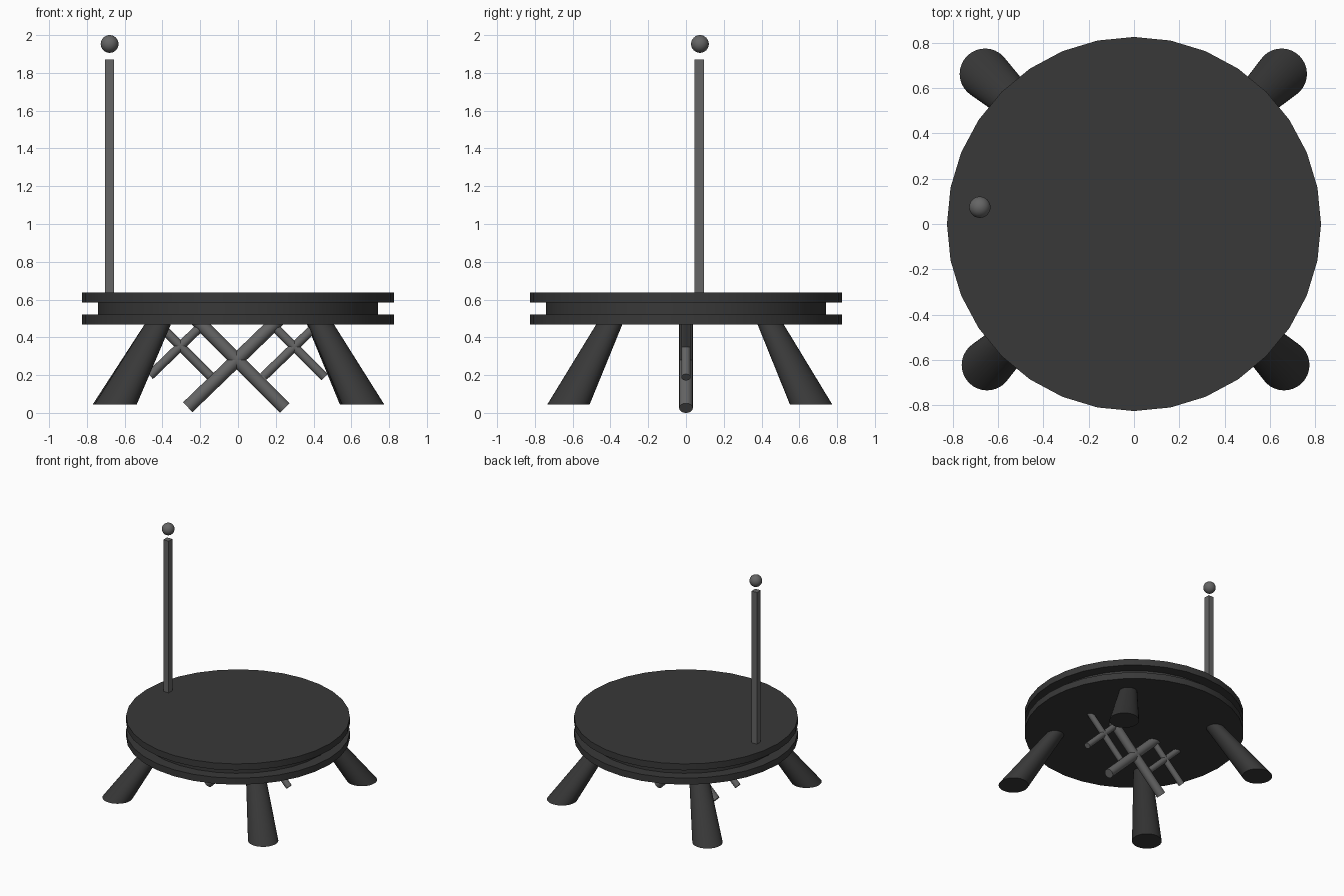
import bpy, math
from mathutils import Vector

if "Cube" in bpy.data.objects:
    bpy.data.objects.remove(bpy.data.objects["Cube"])


def material(name, v):
    m = bpy.data.materials.new(name)
    m.diffuse_color = (v, v, v, 1)
    m.use_nodes = True
    m.node_tree.nodes["Principled BSDF"].inputs["Base Color"].default_value = m.diffuse_color
    return m


dark = material("dark_grey", 0.04)
mid = material("mid_grey", 0.13)


def finish(name, mat, smooth=True):
    o = bpy.context.object
    o.name = name
    o.data.materials.append(mat)
    if smooth:
        bpy.ops.object.shade_smooth_by_angle(angle=math.radians(30))
    return o


def disc(name, r, z0, z1):
    bpy.ops.mesh.primitive_cylinder_add(vertices=32, radius=r, depth=z1 - z0,
                                        location=(0, 0, (z0 + z1) / 2))
    finish(name, dark)


# Round platform: two plates with a recessed core
disc("lower_plate", 0.825, 0.468, 0.521)
disc("platform_core", 0.74, 0.515, 0.59)
disc("upper_plate", 0.825, 0.585, 0.637)


# Splayed tapered legs, sheared so that the feet stay flat
def leg(name, foot, top):
    z0, z1 = 0.045, 0.50
    bpy.ops.mesh.primitive_cone_add(vertices=32, radius1=0.112, radius2=0.066,
                                    depth=z1 - z0)
    o = finish(name, dark)
    a, b = Vector((*foot, z0)), Vector((*top, z1))
    for v in o.data.vertices:
        end = b if v.co.z > 0 else a
        v.co = (v.co.x + end.x, v.co.y + end.y, end.z)


leg("front_left_leg", (-0.648, -0.622), (-0.408, -0.39))
leg("front_right_leg", (0.662, -0.622), (0.422, -0.39))
leg("back_left_leg", (-0.657, 0.662), (-0.408, 0.432))
leg("back_right_leg", (0.651, 0.662), (0.418, 0.432))


# Crossed sticks under the platform
def stick(name, x, z, half, r, lean):
    bpy.ops.mesh.primitive_cylinder_add(vertices=32, radius=r, depth=2 * half,
                                        location=(x, 0, z),
                                        rotation=(0, math.radians(lean), 0))
    finish(name, mid)


for cross, x, z, half, r in (("centre", -0.007, 0.28, 0.36, 0.036),
                             ("left", -0.305, 0.353, 0.225, 0.024),
                             ("right", 0.298, 0.35, 0.228, 0.024)):
    for tag, lean in (("a", 46), ("b", -45)):
        stick(f"{cross}_cross_stick_{tag}", x, z, half, r, lean)

# Upright square post with a floating ball above it
bpy.ops.mesh.primitive_cube_add(size=1, location=(-0.68, 0.07, 1.24))
post = finish("post", mid, False)
post.scale = (0.048, 0.048, 1.26)
bpy.ops.mesh.primitive_uv_sphere_add(segments=32, ring_count=16, radius=0.047,
                                     location=(-0.68, 0.074, 1.953))
finish("post_ball", mid)
